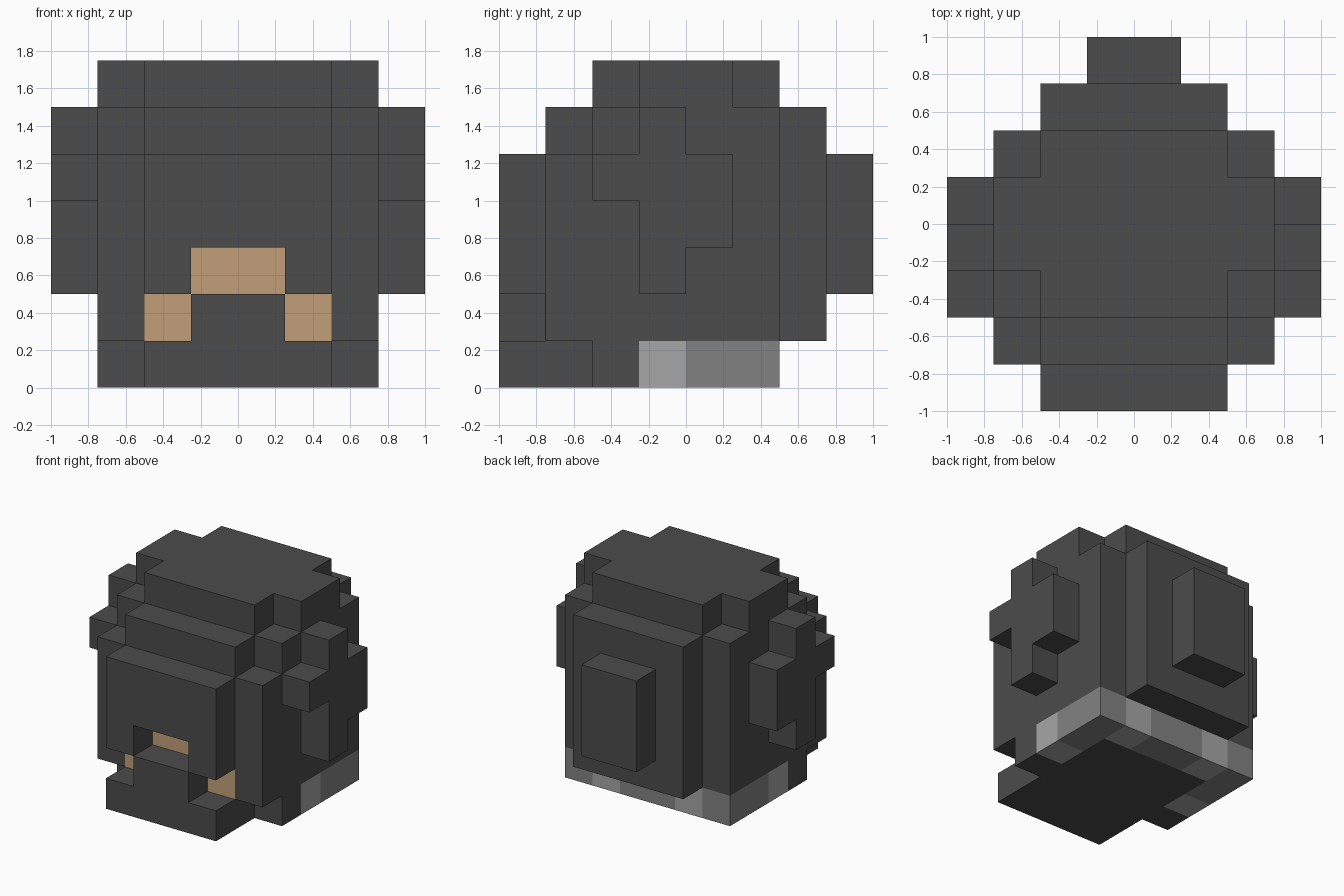
import bpy
import bmesh

cube = bpy.data.objects.get("Cube")
if cube:
    bpy.data.objects.remove(cube, do_unlink=True)


def material(name, rgb):
    mat = bpy.data.materials.new(name)
    mat.use_nodes = True
    color = (*rgb, 1.0)
    mat.diffuse_color = color
    bsdf = next(n for n in mat.node_tree.nodes if n.type == 'BSDF_PRINCIPLED')
    bsdf.inputs["Base Color"].default_value = color
    bsdf.inputs["Roughness"].default_value = 0.9
    return mat


DARK = material("charcoal", (0.072, 0.072, 0.072))
GREY = material("mid_grey", (0.225, 0.225, 0.225))
LIGHT = material("light_grey", (0.38, 0.38, 0.38))
SKIN = material("tan_skin", (0.54, 0.345, 0.19))

# Where the two profile coordinates and the depth go, per extrusion axis
PLACE = {
    'x': lambda a, b, d: (d, a, b),
    'y': lambda a, b, d: (a, d, b),
    'z': lambda a, b, d: (a, b, d),
}


def prism(name, outline, axis, lo, hi, mat):
    """Extrude a closed outline along an axis from lo to hi."""
    bm = bmesh.new()
    base = bm.faces.new([bm.verts.new(PLACE[axis](a, b, lo)) for a, b in outline])
    top = bmesh.ops.extrude_face_region(bm, geom=[base], use_keep_orig=True)
    verts = [v for v in top["geom"] if isinstance(v, bmesh.types.BMVert)]
    bmesh.ops.translate(bm, verts=verts, vec=PLACE[axis](0, 0, hi - lo))
    bmesh.ops.recalc_face_normals(bm, faces=bm.faces)
    mesh = bpy.data.meshes.new(name)
    bm.to_mesh(mesh)
    bm.free()
    mesh.materials.append(mat)
    obj = bpy.data.objects.new(name, mesh)
    bpy.context.collection.objects.link(obj)
    return obj


def whole(half):
    """Complete a right-hand half outline across x = 0."""
    return half + [(-a, b) for a, b in reversed(half) if a > 0]


def rect(a0, a1, b0, b1):
    return [(a0, b0), (a1, b0), (a1, b1), (a0, b1)]


def pair(name, outline, axis, lo, hi, mat):
    """Make a left part and its mirrored right twin."""
    prism("left_" + name, outline, axis, lo, hi, mat)
    if axis == 'x':
        prism("right_" + name, outline, axis, -hi, -lo, mat)
    else:
        prism("right_" + name, [(-a, b) for a, b in outline], axis, lo, hi, mat)


# Head: main block with a stepped plan, and the crown on top
prism("head", whole([(0, -.75), (.5, -.75), (.5, -.5), (.75, -.5), (.75, .5),
                     (.5, .5), (.5, .75), (0, .75)]), 'z', .25, 1.5, DARK)
prism("crown", whole([(0, -.5), (.5, -.5), (.5, -.25), (.75, -.25), (.75, .25),
                      (.5, .25), (.5, .5), (0, .5)]), 'z', 1.5, 1.75, DARK)
prism("back_panel", rect(-.25, .25, .5, 1.25), 'y', .75, 1, DARK)

# Front: face plate with a notch, stepped chin and side strips
prism("face_plate", whole([(0, .75), (.25, .75), (.25, .5), (.5, .5),
                           (.5, 1.25), (0, 1.25)]), 'y', -1, -.75, DARK)
prism("chin", whole([(0, 0), (.5, 0), (.5, .25), (.25, .25),
                     (.25, .5), (0, .5)]), 'y', -1, -.75, DARK)
pair("cheek_strip", rect(.5, .75, -.75, -.5), 'z', .25, 1.25, DARK)

# Skin showing through the face openings
prism("skin_middle", rect(-.25, .25, .5, .75), 'y', -.755, -.75, SKIN)
pair("skin_side", rect(.25, .5, .25, .5), 'y', -.755, -.75, SKIN)

# Stepped ear pieces on both sides
pair("ear_piece", [(-.25, 1.5), (-.25, 1.25), (-.5, 1.25), (-.5, 1), (-.25, 1),
                   (-.25, .5), (0, .5), (0, .75), (.25, .75), (.25, 1.25),
                   (0, 1.25), (0, 1.5)], 'x', .75, 1, DARK)

# Base: dark jaw wrapped at the sides and back by grey trim
prism("jaw", whole([(0, -.75), (.5, -.75), (.5, -.5), (.75, -.5), (.75, -.25),
                    (.5, -.25), (.5, .25), (0, .25)]), 'z', 0, .25, DARK)
pair("side_trim_light", rect(.5, .75, -.25, 0), 'z', 0, .25, LIGHT)
pair("corner_trim", rect(.5, .75, 0, .5), 'z', 0, .25, GREY)
pair("back_trim_light", rect(.25, .5, .25, .5), 'z', 0, .25, LIGHT)
prism("back_trim_middle", rect(-.25, .25, .25, .5), 'z', 0, .25, GREY)
